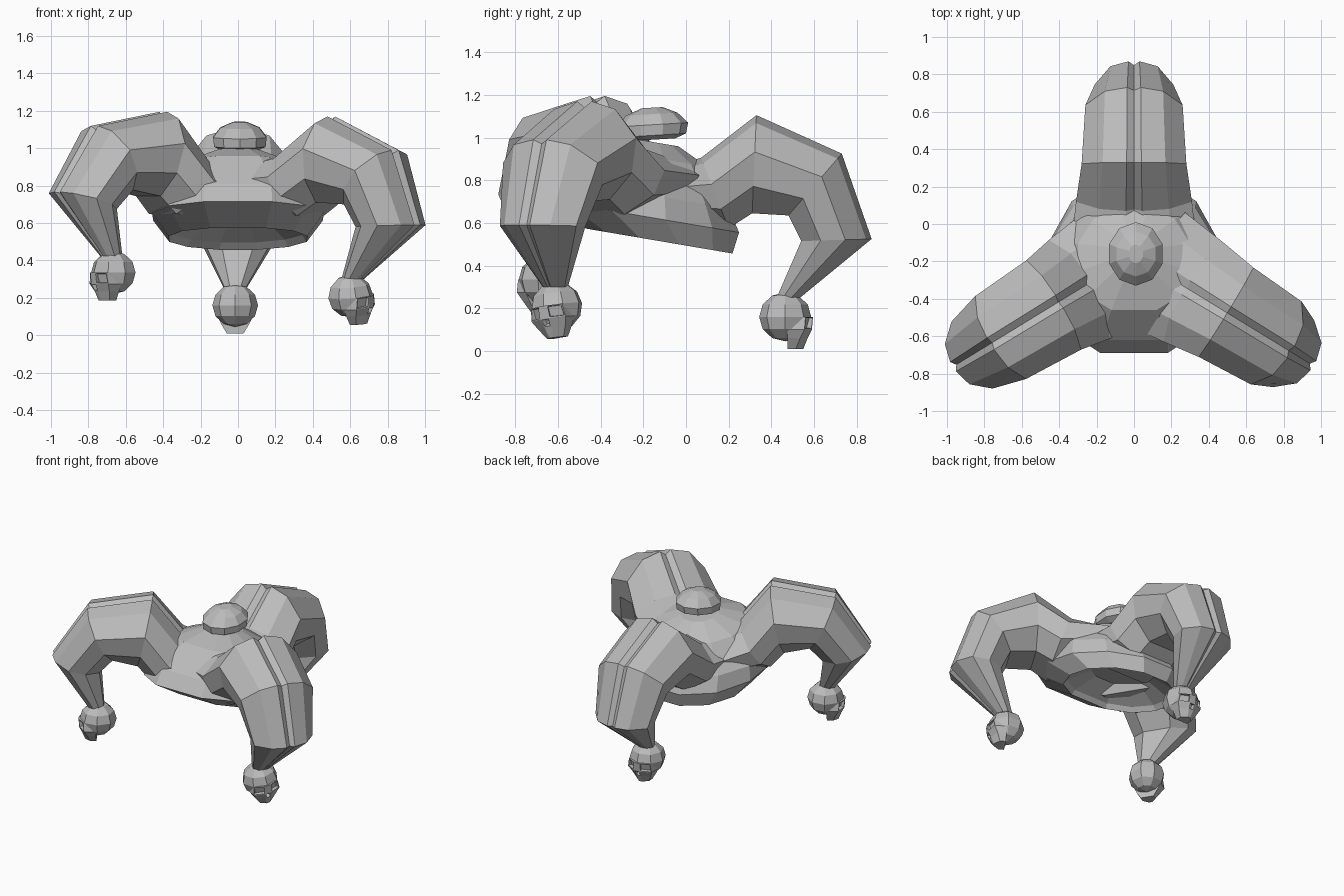
import bpy, bmesh, math
from mathutils import Vector, Matrix

if "Cube" in bpy.data.objects:
    bpy.data.objects.remove(bpy.data.objects["Cube"])

grey = bpy.data.materials.new("plain grey")
grey.use_nodes = True
grey.diffuse_color = (0.5, 0.5, 0.5, 1)
grey.node_tree.nodes["Principled BSDF"].inputs["Base Color"].default_value = (0.5, 0.5, 0.5, 1)


def finish(bm, name):
    mesh = bpy.data.meshes.new(name)
    bm.to_mesh(mesh)
    bm.free()
    mesh.materials.append(grey)
    obj = bpy.data.objects.new(name, mesh)
    bpy.context.collection.objects.link(obj)
    return obj


def loft(rings):
    """Skin a list of closed rings and cap both ends."""
    bm = bmesh.new()
    loops = [[bm.verts.new(p) for p in ring] for ring in rings]
    n = len(loops[0])
    for a, b in zip(loops, loops[1:]):
        for i in range(n):
            j = (i + 1) % n
            bm.faces.new((a[i], a[j], b[j], b[i]))
    bm.faces.new(loops[0])
    bm.faces.new(loops[-1])
    bmesh.ops.recalc_face_normals(bm, faces=bm.faces)
    return bm


def oval_rings(levels, cx, tilt, n, front_power=1):
    """Tilted oval rings from (x radius, y radius, y centre, height) levels;
    a front power under one broadens the front half."""
    rings = []
    for rx, ry, cy, z in levels:
        ring = []
        for i in range(n):
            a = 2 * math.pi * (i + 0.5) / n
            c, s = math.cos(a), math.sin(a)
            if s < 0:
                c = math.copysign(abs(c) ** front_power, c)
            ring.append((cx + rx * c, cy + ry * s, z + tilt * ry * s))
        rings.append(ring)
    return rings


# Cap body: hollow underside, rim, bulging wall, crown
finish(loft(oval_rings([(.2, .18, -.13, .64), (.355, .325, -.13, .55), (.38, .355, -.125, .515),
                        (.47, .485, -.22, .635), (.46, .425, -.21, .74),
                        (.31, .29, -.18, .91), (.13, .13, -.16, .98)],
                       0, -.17, 12, .7)), "cap_body")

# Button on the crown
finish(loft(oval_rings([(.1, .11, -.16, .99), (.145, .16, -.16, 1.01), (.15, .17, -.16, 1.06),
                        (.11, .12, -.16, 1.11), (.04, .05, -.16, 1.14)],
                       .01, .06, 10)), "crown_button")

# Horn cross-section: half outline with a groove along the top
half = [(.14, 1), (.6, .84), (1, .25), (.9, -.45), (.45, -1)]
section = [(0, .87)] + half + [(-u, v) for u, v in reversed(half)]
# Horn side profile: top distance, top height, bottom distance, bottom height, half width
profile = [(.05, .91, .12, .68, .34), (.29, .97, .42, .64, .31), (.55, 1.17, .53, .71, .28),
           (.95, .99, .7, .7, .26), (1.09, .59, .76, .58, .21)]
centre = Vector((0, -.17, 0))


def horn(name, angle, pitch, shift, skull_pos):
    out = Vector((math.cos(angle), math.sin(angle), 0))
    side = Vector((-out.y, out.x, 0))
    up = Vector((0, 0, 1))
    turn = Matrix.Rotation(pitch, 2)
    pivot = Vector((.4, 1.1))

    def place(r, z):
        p = turn @ (Vector((r, z)) - pivot) + pivot + Vector(shift)
        return centre + out * p.x + up * p.y

    spans = [(place(a, b), place(c, d), w) for a, b, c, d, w in profile]
    tip = Vector(skull_pos) + up * .09
    spans.append((tip + out * .06, tip - out * .05, .06))
    rings = []
    for top, bottom, w in spans:
        mid, reach = (top + bottom) / 2, (top - bottom) / 2
        rings.append([mid + side * (u * w) + reach * v for u, v in section])
    finish(loft(rings), name)


def skull(name, angle, pos, roll):
    # Tapering face and upper jaw
    rings = []
    for x, w, z in [(.12, .085, 0), (.115, .095, -.06), (.095, .075, -.1), (.075, .045, -.15)]:
        rings.append([(0, -w, z), (x - .035, -w, z), (x, -w * .25, z),
                      (x, w * .25, z), (x - .035, w, z), (0, w, z)])
    bm = loft(rings)
    # Eye sockets and nose hollow
    hollows = []
    for f in bm.faces:
        c = f.calc_center_median()
        eye = c.x > .08 and abs(c.y) > .03 and -.05 < c.z < -.01
        nose = c.x > .08 and abs(c.y) < .01 and -.1 < c.z < -.07
        if eye or nose:
            hollows.append(f)
    bmesh.ops.inset_individual(bm, faces=hollows, thickness=.007, depth=0)
    bmesh.ops.inset_individual(bm, faces=hollows, thickness=.004, depth=-.025)
    # Cranium
    bmesh.ops.create_uvsphere(bm, u_segments=8, v_segments=6, radius=1,
                              matrix=Matrix.Translation((-.01, 0, 0))
                              @ Matrix.Diagonal((.122, .122, .115, 1)))
    obj = finish(bm, name)
    obj.matrix_world = (Matrix.Translation(pos) @ Matrix.Rotation(angle, 4, "Z")
                        @ Matrix.Rotation(roll, 4, "X"))


# Three horns, each ending in a skull that looks outward
parts = [("back", 90, 0, (-.05, -.065), (-.015, .475, .16), 0),
         ("left", -31.5, 0, (.035, 0), (.61, -.61, .21), .15),
         ("right", 211.5, .25, (-.06, -.01), (-.675, -.67, .335), 0)]
for word, degrees, pitch, shift, pos, roll in parts:
    a = math.radians(degrees)
    horn(word + "_horn", a, pitch, shift, pos)
    skull(word + "_skull", a, pos, roll)
